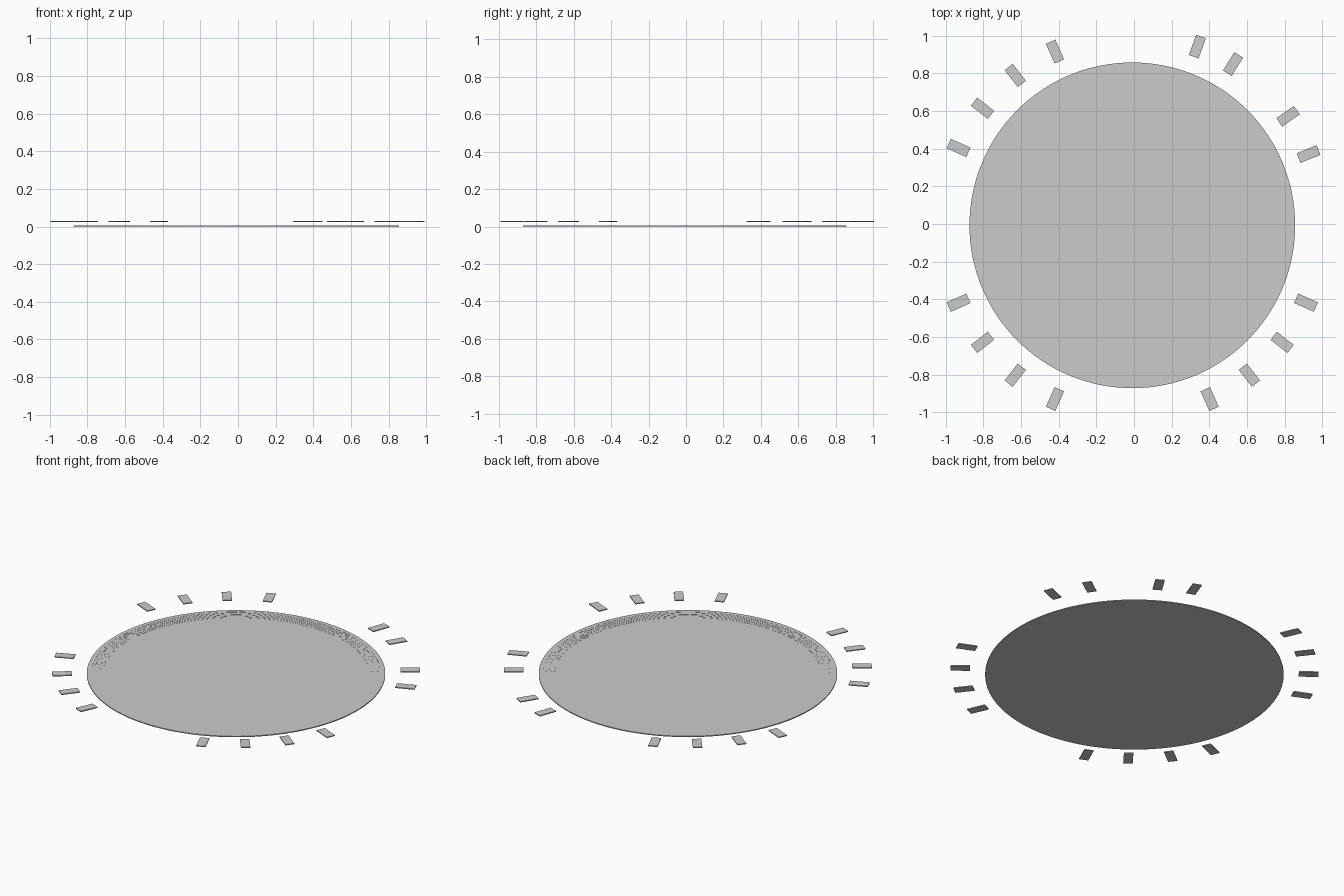
import bpy, bmesh
from math import radians, cos, sin, pi

cube = bpy.data.objects.get("Cube")
if cube:
    bpy.data.objects.remove(cube, do_unlink=True)

CX, CY = -0.009, -0.007   # the disc sits slightly off the overall centre

grey = bpy.data.materials.new("light_grey")
grey.use_nodes = True
colour = (0.6, 0.6, 0.6, 1)
grey.diffuse_color = colour
grey.node_tree.nodes["Principled BSDF"].inputs["Base Color"].default_value = colour


def add_object(name, bm):
    bmesh.ops.recalc_face_normals(bm, faces=bm.faces[:])
    mesh = bpy.data.meshes.new(name)
    bm.to_mesh(mesh)
    bm.free()
    mesh.materials.append(grey)
    obj = bpy.data.objects.new(name, mesh)
    bpy.context.collection.objects.link(obj)
    return obj


def lathe(name, profile, segments=128):
    """Solid of revolution from (radius, height) points, capped at both ends."""
    bm = bmesh.new()
    rings = []
    for r, z in profile:
        rings.append([bm.verts.new((r * cos(2 * pi * i / segments),
                                    r * sin(2 * pi * i / segments), z))
                      for i in range(segments)])
    for a, b in zip(rings, rings[1:]):
        for i in range(segments):
            j = (i + 1) % segments
            bm.faces.new((a[i], a[j], b[j], b[i]))
    bm.faces.new(rings[0])
    bm.faces.new(rings[-1])
    obj = add_object(name, bm)
    obj.location = (CX, CY, 0)
    return obj


# Thin disc whose rim steps down to a flat floor
profile = [(0.865, 0), (0.865, 0.006)]
height = 0.006
for radius in (0.838, 0.822, 0.806, 0.790, 0.773):
    profile.append((radius, height))
    height -= 0.0008
    profile.append((radius, height))
lathe("stepped_disc", profile)


# Radial plates floating around the disc
def plate(name, angle):
    bm = bmesh.new()
    bmesh.ops.create_cube(bm, size=1)
    bmesh.ops.scale(bm, vec=(0.114, 0.055, 0.006), verts=bm.verts)
    obj = add_object(name, bm)
    a = radians(angle)
    obj.location = (CX + 1.01 * cos(a), CY + 1.01 * sin(a), 0.027)
    obj.rotation_euler.z = a


groups = {
    "back_left": (22, 35, 58, 70),
    "back_right": (114, 128, 142, 156),
    "front_right": (204, 218, 232, 246),
    "front_left": (294, 308, 322, 336),
}
for side, angles in groups.items():
    for n, angle in enumerate(angles, 1):
        plate(f"{side}_plate_{n}", angle)
